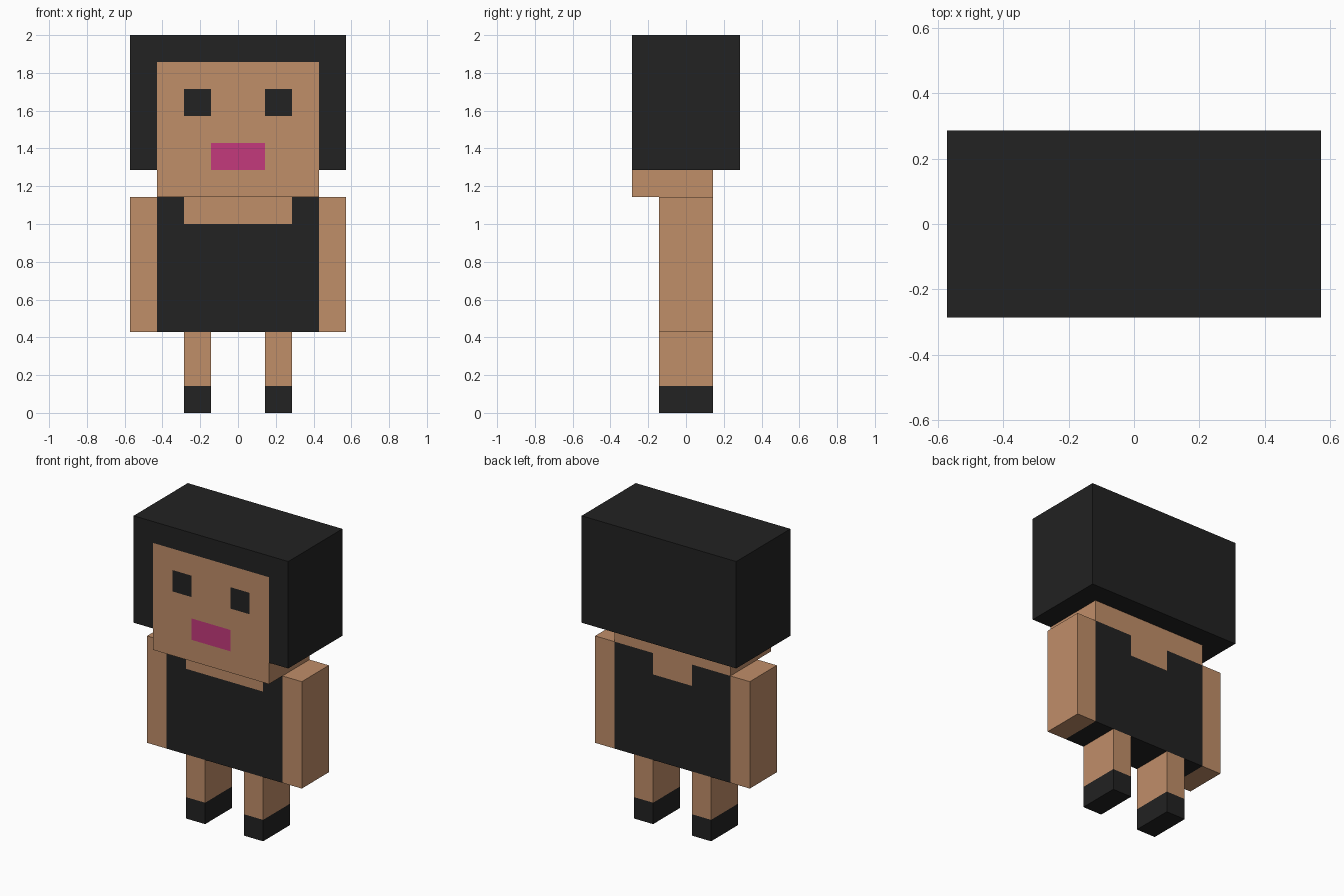
import bpy
import bmesh
import math
from mathutils import Vector

cube = bpy.data.objects.get("Cube")
if cube:
    bpy.data.objects.remove(cube, do_unlink=True)

U = 1 / 7  # edge of one block; the figure is 14 blocks tall


def material(name, rgb):
    linear = [((c / 255 + 0.055) / 1.055) ** 2.4 for c in rgb]
    mat = bpy.data.materials.new(name)
    mat.use_nodes = True
    mat.diffuse_color = (*linear, 1)
    bsdf = mat.node_tree.nodes["Principled BSDF"]
    bsdf.inputs["Base Color"].default_value = (*linear, 1)
    bsdf.inputs["Roughness"].default_value = 0.9
    return mat


SKIN, BLACK, PINK = 0, 1, 2
MATERIALS = [material("skin", (192, 142, 105)),
             material("black", (34, 34, 34)),
             material("lip_pink", (196, 58, 124))]


def cells(x, y, z):
    """All unit cells inside a box given as three (low, high) ranges."""
    return {(i, j, k) for i in range(*x) for j in range(*y) for k in range(*z)}


def blocks(name, filled, paint):
    """Outer skin of a set of unit cells; paint(centre, normal) picks each colour."""
    bm = bmesh.new()
    for cell in filled:
        for axis in range(3):
            for sign in (-1, 1):
                n = Vector((0, 0, 0))
                n[axis] = sign
                if tuple(int(c + d) for c, d in zip(cell, n)) in filled:
                    continue
                a, b = Vector((0, 0, 0)), Vector((0, 0, 0))
                a[(axis + 1) % 3] = 0.5
                b[(axis + 2) % 3] = 0.5 * sign
                mid = Vector(cell) + Vector((0.5, 0.5, 0.5)) + n / 2
                corners = (mid - a - b, mid + a - b, mid + a + b, mid - a + b)
                face = bm.faces.new([bm.verts.new(p * U) for p in corners])
                face.material_index = paint(mid, n)
    bmesh.ops.remove_doubles(bm, verts=bm.verts, dist=1e-4)
    # Merge flat areas of one colour
    bmesh.ops.dissolve_limit(bm, angle_limit=math.radians(1), verts=bm.verts,
                             edges=bm.edges, delimit={'MATERIAL'})
    mesh = bpy.data.meshes.new(name)
    bm.to_mesh(mesh)
    bm.free()
    for mat in MATERIALS:
        mesh.materials.append(mat)
    obj = bpy.data.objects.new(name, mesh)
    bpy.context.collection.objects.link(obj)
    return obj


def paint_face(p, n):
    # Eyes and mouth on the front of the head
    if n.y < 0:
        if 1 < abs(p.x) < 2 and 11 < p.z < 12:
            return BLACK
        if abs(p.x) < 1 and 9 < p.z < 10:
            return PINK
    return SKIN


def paint_top(p, n):
    # Wide neckline in front, narrow one behind, bare shoulders on top
    neck = 2 if n.y < 0 else 1
    if n.z > 0 or (n.y and p.z > 7 and abs(p.x) < neck):
        return SKIN
    return BLACK


# Head, and hair wrapped around it flush with the face
head = cells((-3, 3), (-2, 1), (8, 13))
blocks("head", head, paint_face)
blocks("hair", cells((-4, 4), (-2, 2), (9, 14)) - head, lambda p, n: BLACK)

# Body
blocks("torso", cells((-3, 3), (-1, 1), (3, 8)), paint_top)

# Limbs
for side, arm_x, leg_x in (("left", (3, 4), (1, 2)), ("right", (-4, -3), (-2, -1))):
    blocks(side + "_arm", cells(arm_x, (-1, 1), (3, 8)), lambda p, n: SKIN)
    blocks(side + "_leg", cells(leg_x, (-1, 1), (1, 3)), lambda p, n: SKIN)
    blocks(side + "_shoe", cells(leg_x, (-1, 1), (0, 1)), lambda p, n: BLACK)
